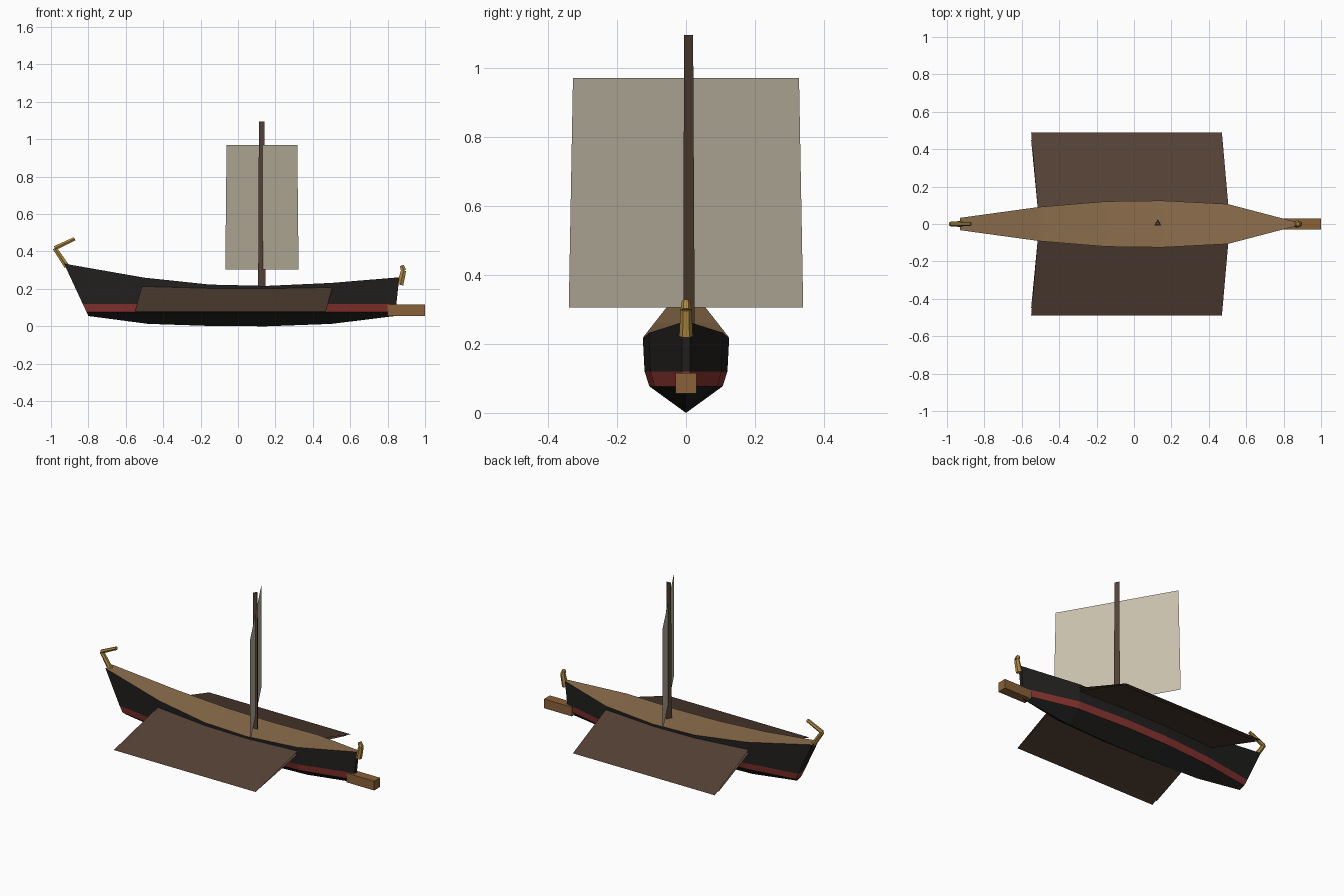
import bpy, bmesh
from math import radians, cos, sin, pi
from mathutils import Vector

if "Cube" in bpy.data.objects:
    bpy.data.objects.remove(bpy.data.objects["Cube"])


def material(name, rgb):
    m = bpy.data.materials.new(name)
    m.diffuse_color = (*rgb, 1)
    m.use_nodes = True
    m.node_tree.nodes["Principled BSDF"].inputs["Base Color"].default_value = m.diffuse_color
    return m


BLACK = material("black_paint", (0.016, 0.015, 0.014))
RED = material("red_paint", (0.25, 0.035, 0.03))
DECK = material("deck_wood", (0.27, 0.16, 0.075))
DARK = material("dark_wood", (0.085, 0.052, 0.035))
RAM = material("ram_wood", (0.25, 0.12, 0.04))
GOLD = material("gold", (0.42, 0.25, 0.05))
CLOTH = material("sail_cloth", (0.58, 0.53, 0.41))


def finish(name, bm, *mats):
    mesh = bpy.data.meshes.new(name)
    bmesh.ops.recalc_face_normals(bm, faces=bm.faces)
    bm.to_mesh(mesh)
    bm.free()
    for m in mats:
        mesh.materials.append(m)
    ob = bpy.data.objects.new(name, mesh)
    bpy.context.collection.objects.link(ob)
    return ob


def rod(bm, a, b, r1, r2, sides):
    a, b = Vector(a), Vector(b)
    d = b - a
    geo = bmesh.ops.create_cone(bm, cap_ends=True, segments=sides, radius1=r1,
                                radius2=r2, depth=d.length)["verts"]
    rot = Vector((0, 0, 1)).rotation_difference(d).to_matrix()
    bmesh.ops.rotate(bm, verts=geo, cent=(0, 0, 0), matrix=rot)
    bmesh.ops.translate(bm, verts=geo, vec=(a + b) / 2)


def sheets(name, quads, mat):
    bm = bmesh.new()
    for q in quads:
        bm.faces.new([bm.verts.new(p) for p in q])
    return finish(name, bm, mat)


# Hull: stations of keel x, top x, half width, keel z, top z
stations = [(-0.80, -0.93, 0.033, 0.055, 0.335),
            (-0.48, -0.50, 0.092, 0.013, 0.260),
            (-0.15, -0.15, 0.121, 0.002, 0.223),
            (0.15, 0.15, 0.125, 0.000, 0.216),
            (0.50, 0.50, 0.107, 0.013, 0.232),
            (0.84, 0.862, 0.012, 0.055, 0.262)]
bm = bmesh.new()
rings = []
for xk, xt, w, zk, zt in stations:
    half = [(0.85 * w, 0.077), (0.96 * w, 0.12), (w, zt)]
    pts = [(0, zk)] + half + [(-y, z) for y, z in reversed(half)]
    rings.append([bm.verts.new((xk + (xt - xk) * (z - zk) / (zt - zk), y, z))
                  for y, z in pts])
for a, b in zip(rings, rings[1:]):
    for i, slot in enumerate([0, 1, 0, 2, 0, 1, 0]):
        j = (i + 1) % 7
        bm.faces.new((a[i], a[j], b[j], b[i])).material_index = slot
for ring in (rings[0], rings[-1]):
    for ids, slot in (((0, 1, 6), 0), ((1, 2, 5, 6), 1), ((2, 3, 4, 5), 0)):
        bm.faces.new([ring[i] for i in ids]).material_index = slot
finish("hull", bm, BLACK, RED, DECK)

# Oar banks: two thin sheets per side, swept aft
for name, s in (("front_oars", -1), ("back_oars", 1)):
    quads = []
    for yi, zi, yo, zo in ((0.09, 0.213, 0.49, 0.08), (0.085, 0.193, 0.45, 0.088)):
        quads.append([(-0.515, s * yi, zi), (0.505, s * yi, zi),
                      (0.47, s * yo, zo), (-0.55, s * yo, zo)])
    sheets(name, quads, DARK)

# Ram at the bow
bm = bmesh.new()
bmesh.ops.create_cube(bm, size=1)
bmesh.ops.scale(bm, verts=bm.verts, vec=(0.2, 0.06, 0.06))
bmesh.ops.translate(bm, verts=bm.verts, vec=(0.9, 0, 0.086))
finish("ram", bm, RAM)

# Three-sided tapered mast, one corner pointing back
bm = bmesh.new()
lower, upper = [[bm.verts.new((0.127 + r * cos(a), 0.003 + r * sin(a), z))
                 for a in (pi / 2 + k * 2 * pi / 3 for k in range(3))]
                for r, z in ((0.0225, 0.18), (0.0175, 1.095))]
for k in range(3):
    j = (k + 1) % 3
    bm.faces.new((lower[k], lower[j], upper[j], upper[k]))
bm.faces.new(upper)
bm.faces.new(lower)
finish("mast", bm, DARK)

# Sail braced round by 30 degrees
u = Vector((sin(radians(30)), -cos(radians(30)), 0))
c = Vector((0.128, 0, 0))
sheets("sail", [[c + u * w + Vector((0, 0, z)) for w, z in
                 ((-0.392, 0.305), (0.392, 0.305), (0.378, 0.97), (-0.378, 0.97))]], CLOTH)

# Bent gilded ornaments at stern and bow
for name, path, radii in (
        ("stern_ornament", [(-0.915, 0, 0.32), (-0.98, 0, 0.418), (-0.873, 0, 0.468)],
         (0.016, 0.013, 0.011)),
        ("bow_ornament", [(0.867, 0, 0.222), (0.885, 0, 0.298), (0.876, 0, 0.325)],
         (0.02, 0.016, 0.012))):
    bm = bmesh.new()
    for k in range(2):
        rod(bm, path[k], path[k + 1], radii[k], radii[k + 1], 6)
    finish(name, bm, GOLD)
